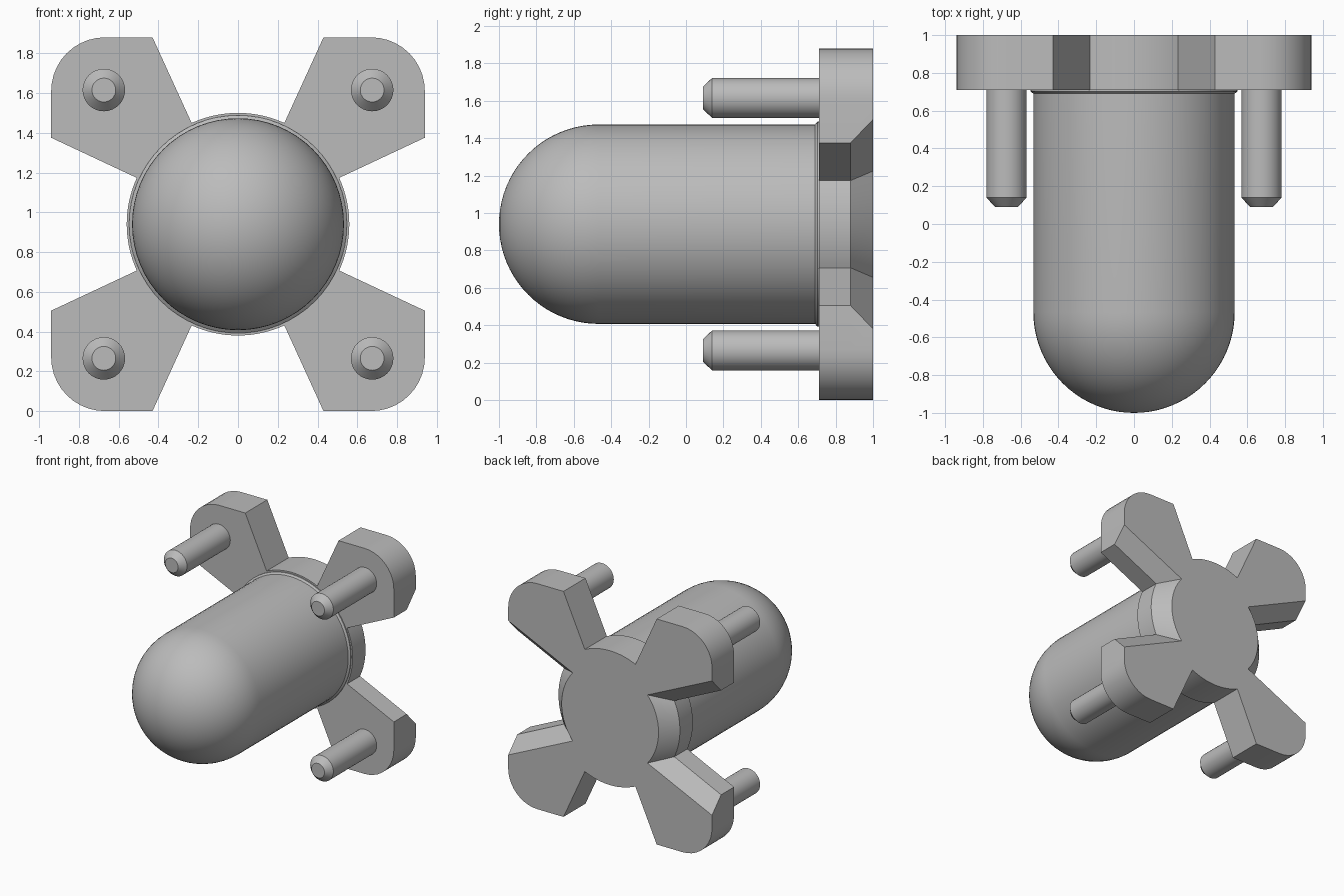
import bpy, bmesh
from math import sin, cos, pi, radians
from mathutils import Vector

cube = bpy.data.objects.get("Cube")
if cube:
    bpy.data.objects.remove(cube, do_unlink=True)

CENTRE = 0.94       # height of the main axis, also the half width of the plate
FRONT, MID, BACK = 0.71, 0.88, 1.0

grey = bpy.data.materials.new("plain_grey")
grey.use_nodes = True
colour = (0.5, 0.5, 0.5, 1)
grey.diffuse_color = colour
grey.node_tree.nodes["Principled BSDF"].inputs["Base Color"].default_value = colour


def finish(name, bm):
    bmesh.ops.recalc_face_normals(bm, faces=bm.faces)
    mesh = bpy.data.meshes.new(name)
    bm.to_mesh(mesh)
    bm.free()
    mesh.materials.append(grey)
    obj = bpy.data.objects.new(name, mesh)
    bpy.context.collection.objects.link(obj)
    bpy.ops.object.select_all(action='DESELECT')
    obj.select_set(True)
    bpy.context.view_layer.objects.active = obj
    bpy.ops.object.shade_smooth_by_angle(angle=radians(30))
    return obj


def lathe(name, profile, x, z, steps):
    """Revolve (radius, y) points about an axis parallel to y."""
    bm = bmesh.new()
    verts = [bm.verts.new((x + r, y, z)) for r, y in profile]
    edges = [bm.edges.new(pair) for pair in zip(verts, verts[1:])]
    bmesh.ops.spin(bm, geom=verts + edges, cent=(x, 0, z), axis=(0, 1, 0),
                   angle=2 * pi, steps=steps, use_duplicate=False)
    bmesh.ops.remove_doubles(bm, verts=bm.verts, dist=0.0001)
    return finish(name, bm)


def arc(cx, cz, r, a0, a1, n):
    angles = [radians(a0 + (a1 - a0) * i / n) for i in range(n + 1)]
    return [Vector((cx + r * cos(a), cz + r * sin(a))) for a in angles]


def outline(side_radius, side_angle, side_edge):
    """Four-armed outline; the side gaps can differ from the top and bottom gaps."""
    hub, gap, top_edge, round_r = 0.56, 24.6, 0.43, 0.27
    c = CENTRE - round_r
    half = arc(0, 0, side_radius, -side_angle, side_angle, 16)
    half += [Vector((CENTRE, side_edge))]
    half += arc(c, c, round_r, 0, 90, 10)
    half += [Vector((top_edge, CENTRE))]
    half += arc(0, 0, hub, 90 - gap, 90 + gap, 16)
    half += [Vector((-top_edge, CENTRE))]
    half += arc(-c, c, round_r, 90, 180, 10)
    half += [Vector((-CENTRE, side_edge))]
    # the other half is the same run turned half way round
    return half + [-p for p in half]


# Mounting plate: straight front part, side gaps bevelled towards the back
straight = outline(0.56, 24.6, 0.435)
bevelled = outline(0.447, 39.5, 0.56)
bm = bmesh.new()
layers = [[bm.verts.new((p.x, y, CENTRE + p.y)) for p in loop]
          for loop, y in ((straight, FRONT), (straight, MID), (bevelled, BACK))]
for low, high in zip(layers, layers[1:]):
    for i in range(len(low)):
        bm.faces.new((low[i - 1], low[i], high[i], high[i - 1]))
bm.faces.new(layers[0])
bm.faces.new(layers[-1])
finish("mounting_plate", bm)

# Body: hemispherical nose, straight barrel and a small flare at the plate
R = 0.533
nose = [(R * sin(pi / 2 * i / 20), -1 + R - R * cos(pi / 2 * i / 20)) for i in range(21)]
lathe("domed_body", nose + [(R, 0.69), (0.548, 0.702), (0.548, 0.73)], 0, CENTRE, 64)

# Locating pins with bevelled tips
for side, sx in (("left", 1), ("right", -1)):
    for level, sz in (("upper", 1), ("lower", -1)):
        lathe(f"{level}_{side}_pin",
              [(0, 0.09), (0.06, 0.09), (0.107, 0.14), (0.107, 0.73)],
              sx * 0.675, CENTRE + sz * 0.675, 32)
